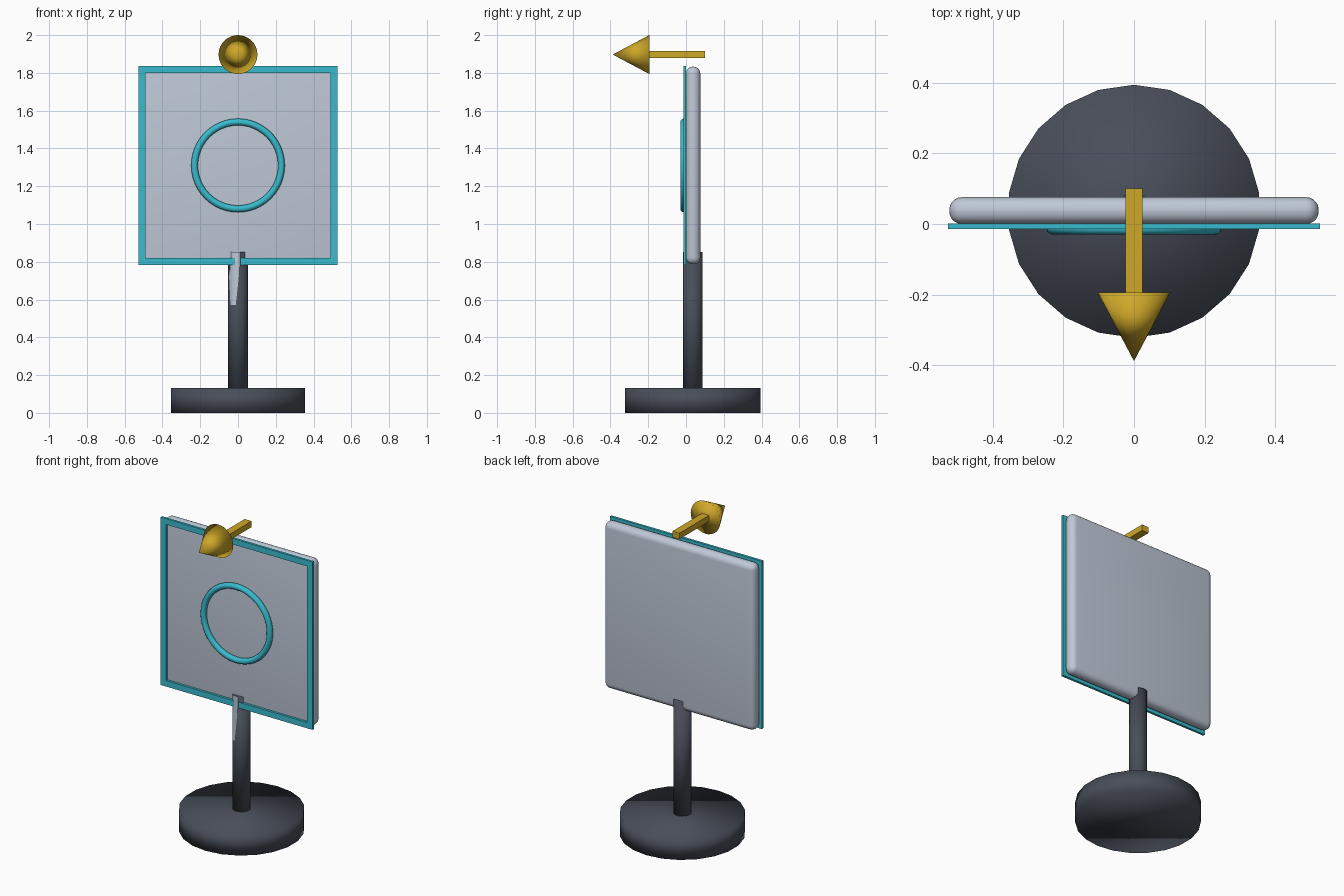
import bpy, bmesh, math
from mathutils import Vector

default = bpy.data.objects.get("Cube")
if default:
    bpy.data.objects.remove(default, do_unlink=True)

AXIS_Y = 0.036      # shared centre line of base, post and panel
PANEL_Z = 1.31
ARROW_Z = 1.897
POST_R = 0.052


def material(name, rgb):
    m = bpy.data.materials.new(name)
    m.use_nodes = True
    m.diffuse_color = (*rgb, 1)
    m.node_tree.nodes["Principled BSDF"].inputs["Base Color"].default_value = (*rgb, 1)
    return m


dark = material("dark slate", (0.065, 0.075, 0.1))
silver = material("pale silver", (0.52, 0.58, 0.68))
teal = material("teal", (0.04, 0.5, 0.62))
gold = material("gold", (0.62, 0.39, 0.022))


def finish(name, mat, smooth=False):
    ob = bpy.context.object
    ob.name = ob.data.name = name
    ob.data.materials.append(mat)
    if smooth:
        bpy.ops.object.shade_smooth()
    return ob


def box(name, mat, low, high):
    low, high = Vector(low), Vector(high)
    bpy.ops.mesh.primitive_cube_add(size=1, location=(low + high) / 2)
    bpy.context.object.scale = high - low
    bpy.ops.object.transform_apply(location=False, rotation=False)
    return finish(name, mat)


def cylinder(name, mat, sides, radius, bottom, top):
    bpy.ops.mesh.primitive_cylinder_add(vertices=sides, radius=radius, depth=top - bottom,
                                        location=(0, AXIS_Y, (bottom + top) / 2))
    return finish(name, mat, smooth=True)


# Stand
cylinder("base", dark, 22, 0.358, 0, 0.132)
cylinder("post", dark, 24, POST_R, 0.1, 0.852)

# Rounded panel
panel = box("panel", silver, (-0.523, 0, PANEL_Z - 0.523), (0.523, 0.076, PANEL_Z + 0.523))
bevel = panel.modifiers.new("rounded edges", "BEVEL")
bevel.width = 0.036
bevel.segments = 5
bpy.ops.object.modifier_apply(modifier=bevel.name)
bpy.ops.object.shade_smooth_by_angle(angle=math.radians(35))

# Border bars on the front of the panel
OUT, WIDE, FRONT = 0.527, 0.037, -0.014
IN = OUT - WIDE
for side, label in ((-1, "right"), (1, "left")):
    a, b = sorted((side * IN, side * OUT))
    box(f"border_{label}", teal, (a, FRONT, PANEL_Z - OUT), (b, 0.001, PANEL_Z + OUT))
for side, label in ((-1, "bottom"), (1, "top")):
    a, b = sorted((side * IN, side * OUT))
    box(f"border_{label}", teal, (-IN, FRONT, PANEL_Z + a), (IN, 0.001, PANEL_Z + b))

# Ring on the front
bpy.ops.mesh.primitive_torus_add(major_segments=48, minor_segments=12, major_radius=0.23,
                                 minor_radius=0.018, location=(0, -0.012, PANEL_Z),
                                 rotation=(math.pi / 2, 0, 0))
finish("ring", teal, smooth=True)

# Direction arrow on top
box("arrow_shaft", gold, (-0.024, -0.2, ARROW_Z - 0.019), (0.024, 0.1, ARROW_Z + 0.019))
bpy.ops.mesh.primitive_cone_add(vertices=32, radius1=0.103, radius2=0, depth=0.194,
                                location=(0, -0.291, ARROW_Z), rotation=(math.pi / 2, 0, 0))
finish("arrow_head", gold, smooth=True)

# Pale tapered streak wrapped on the front of the post: height, start and end x
rows = [(0.57, -0.04, -0.012), (0.66, -0.044, -0.002), (0.78, -0.05, 0.01), (0.853, -0.05, 0.01)]
bm = bmesh.new()
STEPS = 6
grid = []
for z, x0, x1 in rows:
    line = []
    for i in range(STEPS + 1):
        x = x0 + (x1 - x0) * i / STEPS
        line.append(bm.verts.new((x, AXIS_Y - math.sqrt(POST_R ** 2 - x * x) - 0.001, z)))
    grid.append(line)
for lower, upper in zip(grid, grid[1:]):
    for i in range(STEPS):
        bm.faces.new((lower[i], lower[i + 1], upper[i + 1], upper[i])).smooth = True
mesh = bpy.data.meshes.new("post_streak")
bm.to_mesh(mesh)
bm.free()
mesh.materials.append(silver)
bpy.context.collection.objects.link(bpy.data.objects.new("post_streak", mesh))
